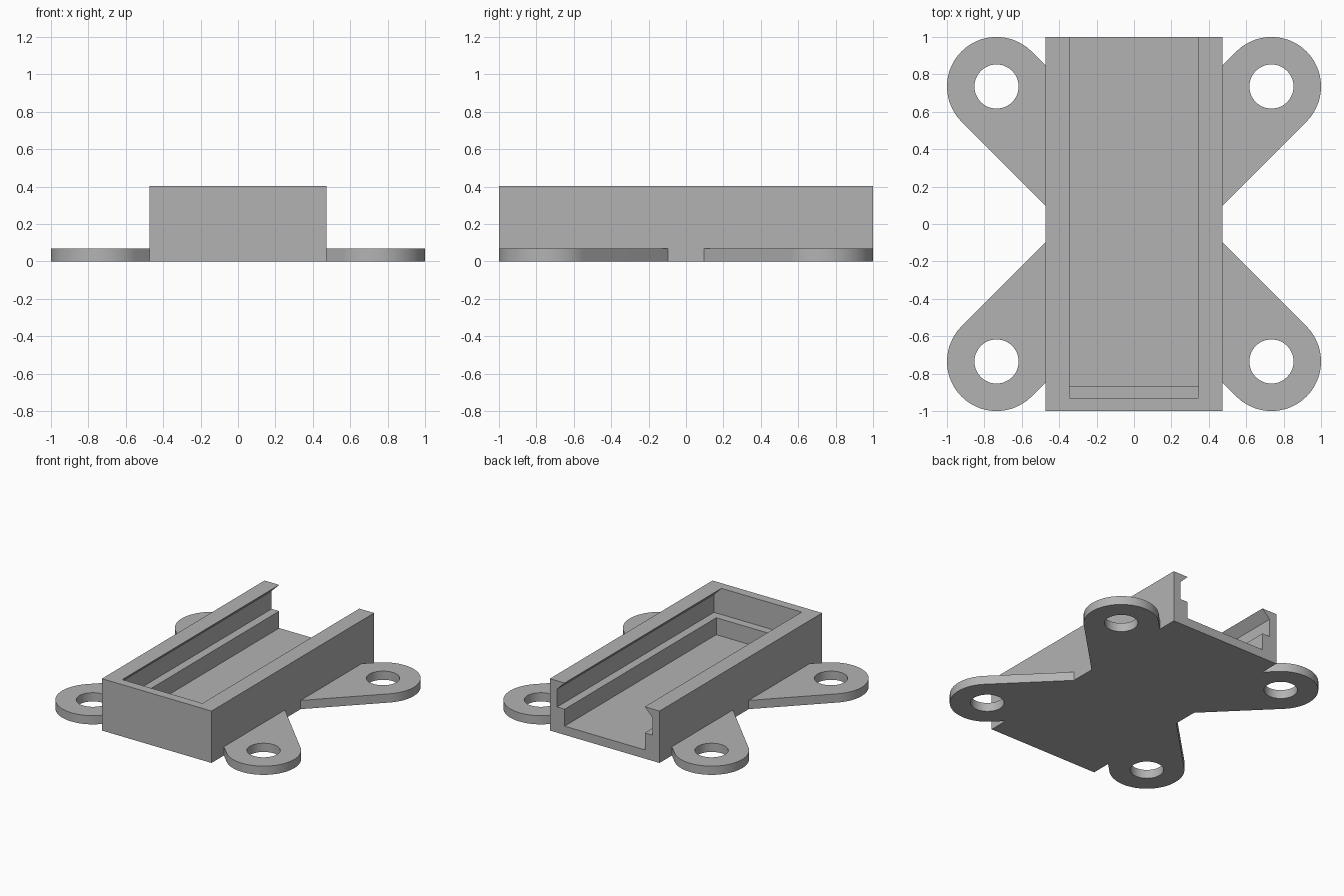
import bpy, bmesh
from math import radians, cos, sin
from mathutils import Vector

cube = bpy.data.objects.get("Cube")
if cube:
    bpy.data.objects.remove(cube, do_unlink=True)

grey = bpy.data.materials.new("plain grey")
grey.use_nodes = True
grey.diffuse_color = (0.45, 0.45, 0.45, 1)
grey.node_tree.nodes["Principled BSDF"].inputs["Base Color"].default_value = (0.45, 0.45, 0.45, 1)

W, H = 0.472, 0.404          # tray half width and height
IN, SLOT = 0.345, 0.41       # half widths of the channel and the lid slot
BASE, SHELF = 0.068, 0.2     # floor thickness and shelf height
C, R, HOLE = 0.735, 0.265, 0.118  # mounting ear centre, radius, hole radius


def prism(name, points, offset):
    """Extrude a closed loop of 3D points into a solid."""
    bm = bmesh.new()
    face = bm.faces.new([bm.verts.new(p) for p in points])
    ext = bmesh.ops.extrude_face_region(bm, geom=[face])
    verts = [v for v in ext["geom"] if isinstance(v, bmesh.types.BMVert)]
    bmesh.ops.translate(bm, verts=verts, vec=Vector(offset))
    bmesh.ops.recalc_face_normals(bm, faces=bm.faces)
    mesh = bpy.data.meshes.new(name)
    bm.to_mesh(mesh)
    bm.free()
    mesh.materials.append(grey)
    ob = bpy.data.objects.new(name, mesh)
    bpy.context.collection.objects.link(ob)
    return ob


def along_y(name, half, y0, y1):
    """Mirror a half profile of (x, z) points and run it along y."""
    loop = half + [(-x, z) for x, z in reversed(half)]
    return prism(name, [(x, y0, z) for x, z in loop], (0, y1 - y0, 0))


def select(ob):
    bpy.ops.object.select_all(action="DESELECT")
    ob.select_set(True)
    bpy.context.view_layer.objects.active = ob


def cut(ob, cutter):
    cutter.hide_render = True
    mod = ob.modifiers.new("cut", "BOOLEAN")
    mod.operation, mod.solver, mod.object = "DIFFERENCE", "EXACT", cutter
    select(ob)
    bpy.ops.object.modifier_apply(modifier=mod.name)
    bpy.data.objects.remove(cutter, do_unlink=True)


def arc(cx, cy, r, start, end, n):
    angles = [radians(start + (end - start) * i / n) for i in range(n + 1)]
    return [(cx + r * cos(a), cy + r * sin(a)) for a in angles]


# Tray, open at the back, with an undercut slot for a sliding lid
tray = along_y("tray", [(W, 0), (W, H)], -1, 1)
slot = [(SLOT, SHELF), (SLOT, H - (SLOT - IN)), (IN, H), (IN, H + 0.1)]
cut(tray, along_y("slot_cutter", slot, -0.93, 1.1))
cut(tray, along_y("channel_cutter", [(IN, BASE), (IN, SHELF + 0.05)], -0.865, 1.1))

# Four mounting ears: round ends on diagonal arms that meet the tray sides
s = R * sin(radians(45))
reach = C - W
outline = [(W, C - s - (C + s - W))] + arc(C, C, R, -45, 135, 48) + [(W, C + s - (C - s - W))]
for end, sy in (("front", -1), ("back", 1)):
    for side, sx in (("right", -1), ("left", 1)):
        ear = prism(f"{end}_{side}_ear", [(sx * x, sy * y, 0) for x, y in outline], (0, 0, BASE))
        ring = arc(sx * C, sy * C, HOLE, 0, 360, 48)[:-1]
        cut(ear, prism("hole_cutter", [(x, y, -0.1) for x, y in ring], (0, 0, 0.3)))
        select(ear)
        bpy.ops.object.shade_smooth_by_angle(angle=radians(30))
